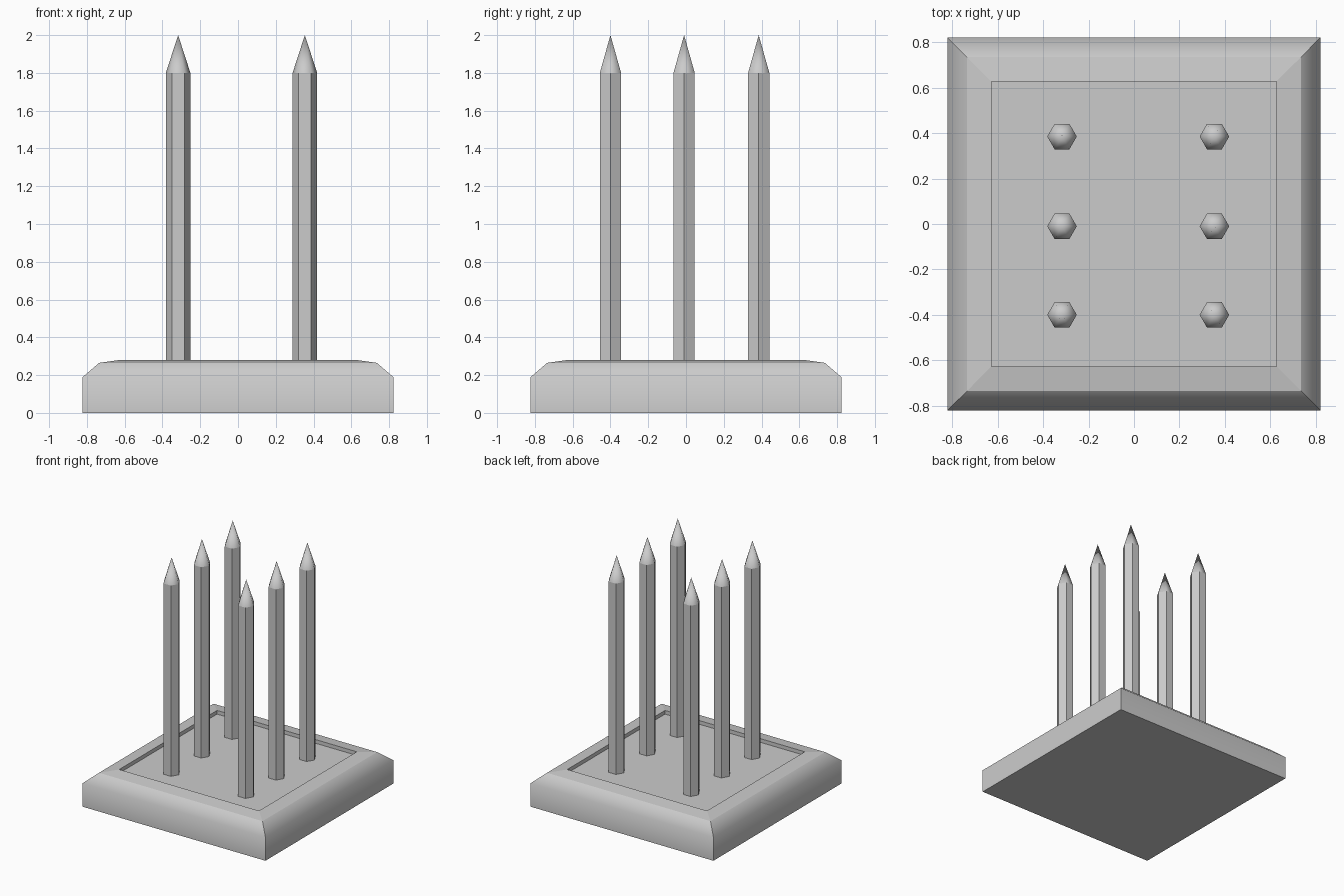
import bpy, bmesh, math

if "Cube" in bpy.data.objects:
    bpy.data.objects.remove(bpy.data.objects["Cube"])


def loft(name, sides, phase, profile, is_smooth, location=(0, 0, 0)):
    """Stack regular polygon rings from a (radius, z) profile; radius 0 makes a point."""
    bm = bmesh.new()
    rings = []
    for r, z in profile:
        count = sides if r > 0 else 1
        rings.append([bm.verts.new((r * math.cos(phase + i * math.tau / sides),
                                    r * math.sin(phase + i * math.tau / sides), z))
                      for i in range(count)])
    for a, b in zip(rings, rings[1:]):
        for i in range(sides):
            j = (i + 1) % sides
            if len(b) == 1:
                bm.faces.new((a[i], a[j], b[0]))
            else:
                bm.faces.new((a[i], a[j], b[j], b[i]))
    bm.faces.new(rings[0][::-1])
    if len(rings[-1]) > 1:
        bm.faces.new(rings[-1])
    for f in bm.faces:
        f.smooth = True
    for e in bm.edges:
        e.smooth = is_smooth(e.verts[0].co.z, e.verts[1].co.z)
    bmesh.ops.recalc_face_normals(bm, faces=bm.faces)
    mesh = bpy.data.meshes.new(name)
    bm.to_mesh(mesh)
    bm.free()
    obj = bpy.data.objects.new(name, mesh)
    obj.location = location
    bpy.context.collection.objects.link(obj)
    return obj


# Square base: side, rounded-looking chamfer, sloped rim and recessed floor
FLOOR = 0.25
base_profile = [(0.822, 0), (0.822, 0.19), (0.735, 0.265), (0.628, 0.28), (0.628, FLOOR)]
loft("base", 4, math.pi / 4, [(h * math.sqrt(2), z) for h, z in base_profile],
     lambda z0, z1: abs(z0 - 0.19) < 1e-4 and abs(z1 - 0.19) < 1e-4)

# Six hexagonal spikes with smooth pointed tips
spike_profile = [(0.065, FLOOR), (0.065, 1.8), (0, 2.0)]
for column, x in zip(("left", "right"), (-0.317, 0.354)):
    for row, y in zip(("front", "middle", "back"), (-0.40, -0.01, 0.385)):
        loft(f"spike_{column}_{row}", 6, 0, spike_profile,
             lambda z0, z1: max(z0, z1) > 1.9, (x, y, 0))
